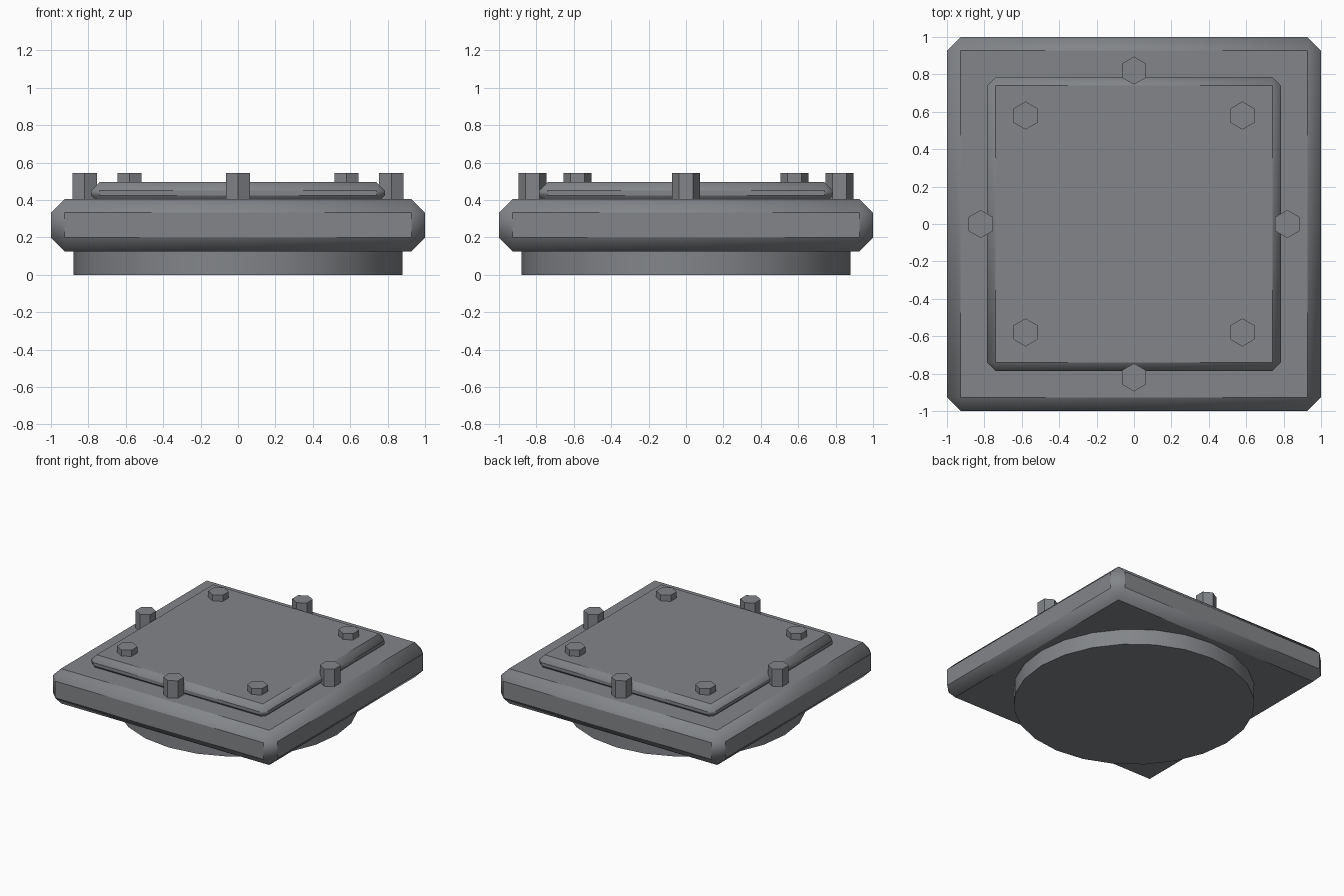
import bpy, math

if "Cube" in bpy.data.objects:
    bpy.data.objects.remove(bpy.data.objects["Cube"])

# Dark grey metal
metal = bpy.data.materials.new("dark_metal")
metal.diffuse_color = (0.225, 0.235, 0.25, 1)
metal.use_nodes = True
metal.node_tree.nodes["Principled BSDF"].inputs["Base Color"].default_value = metal.diffuse_color


def finish(obj, name):
    obj.name = name
    obj.data.materials.append(metal)
    bpy.ops.object.shade_smooth_by_angle(angle=math.radians(40))
    return obj


def chamfered_plate(name, half, z0, z1, bevel):
    bpy.ops.mesh.primitive_cube_add(size=1, location=(0, 0, (z0 + z1) / 2))
    obj = bpy.context.object
    obj.scale = (2 * half, 2 * half, z1 - z0)
    bpy.ops.object.transform_apply(location=False, rotation=False, scale=True)
    mod = obj.modifiers.new("chamfer", "BEVEL")
    mod.width = bevel
    mod.segments = 1
    bpy.ops.object.modifier_apply(modifier=mod.name)
    return finish(obj, name)


def prism(name, sides, radius, z0, z1, x=0, y=0):
    bpy.ops.mesh.primitive_cylinder_add(vertices=sides, radius=radius, depth=z1 - z0,
                                        location=(x, y, (z0 + z1) / 2))
    return finish(bpy.context.object, name)


# Round foot under the slab
prism("round_foot", 24, 0.88, 0, 0.125)

# Main slab and raised cover plate, partly sunk into the slab
chamfered_plate("main_slab", 1.0, 0.125, 0.405, 0.073)
chamfered_plate("cover_plate", 0.785, 0.38, 0.495, 0.045)

# Ring of eight hexagonal bolts
for i in range(8):
    a = i * math.pi / 4
    prism(f"bolt_{i + 1}", 6, 0.075, 0.40, 0.545, 0.82 * math.cos(a), 0.82 * math.sin(a))
